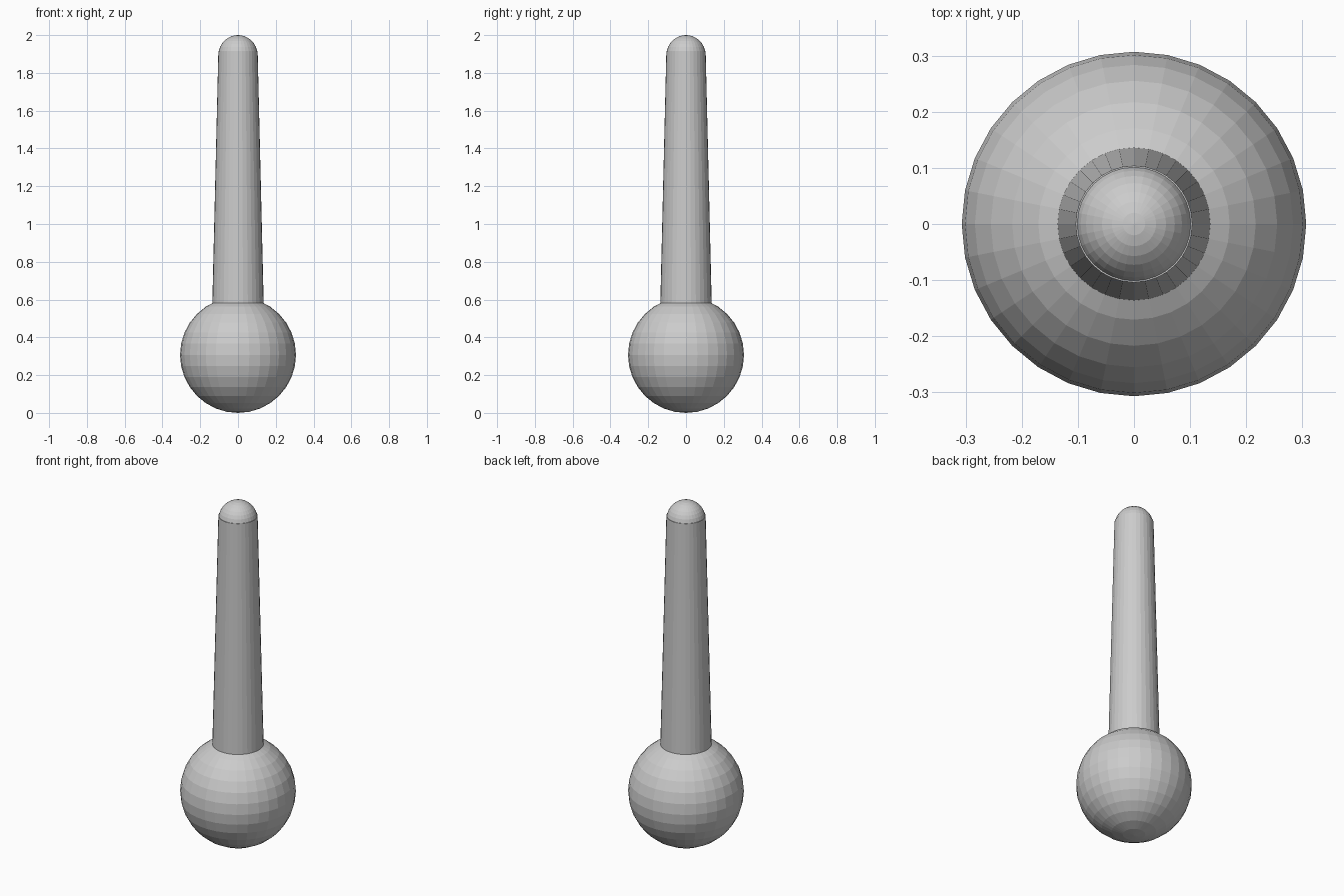
import bpy

if "Cube" in bpy.data.objects:
    bpy.data.objects.remove(bpy.data.objects["Cube"])


def ball(name, radius, z):
    bpy.ops.mesh.primitive_uv_sphere_add(segments=32, ring_count=16, radius=radius, location=(0, 0, z))
    bpy.context.object.name = name


# Round head at the base and rounded tip
ball("round_head", 0.307, 0.307)
ball("handle_tip", 0.103, 1.897)

# Tapered handle, thicker where it meets the head
z0, z1 = 0.58, 1.915
bpy.ops.mesh.primitive_cone_add(vertices=32, radius1=0.136, radius2=0.104, depth=z1 - z0,
                                location=(0, 0, (z0 + z1) / 2))
bpy.context.object.name = "tapered_handle"
